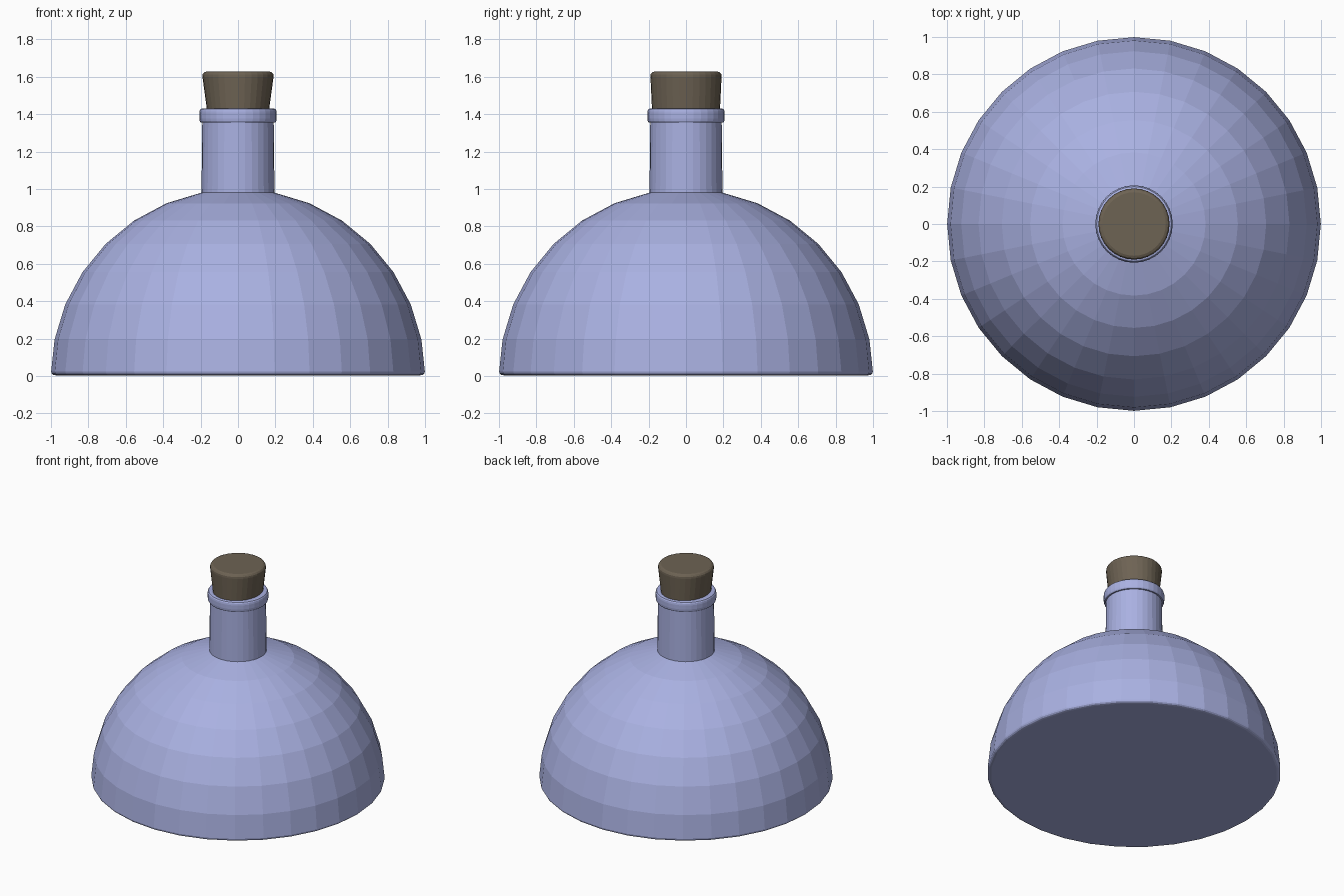
import bpy, math

if "Cube" in bpy.data.objects:
    bpy.data.objects.remove(bpy.data.objects["Cube"])

SEG = 32


def material(name, rgb):
    m = bpy.data.materials.new(name)
    m.diffuse_color = (*rgb, 1)
    m.use_nodes = True
    m.node_tree.nodes["Principled BSDF"].inputs["Base Color"].default_value = m.diffuse_color
    return m


def lathe(name, profile, mat):
    """Spin (rx, ry, z) rings, bottom to top, into a closed solid."""
    verts, faces = [], []
    for rx, ry, z in profile:
        for i in range(SEG):
            a = 2 * math.pi * i / SEG
            verts.append((rx * math.cos(a), ry * math.sin(a), z))
    for k in range(len(profile) - 1):
        for i in range(SEG):
            j = (i + 1) % SEG
            faces.append((k * SEG + i, k * SEG + j, (k + 1) * SEG + j, (k + 1) * SEG + i))
    faces.append(tuple(reversed(range(SEG))))
    faces.append(tuple(range(len(verts) - SEG, len(verts))))
    mesh = bpy.data.meshes.new(name)
    mesh.from_pydata(verts, [], faces)
    mesh.materials.append(mat)
    ob = bpy.data.objects.new(name, mesh)
    bpy.context.collection.objects.link(ob)
    return ob


def circle(points):
    return [(r, r, z) for r, z in points]


glass = material("blue_glass", (0.40, 0.44, 0.76))
cork = material("brown_cork", (0.155, 0.125, 0.088))

# Half-dome flask with bevelled foot, running up into the neck and rolled lip
foot = [(0.975, 0.004), (0.988, 0.007), (0.996, 0.014), (0.999, 0.024)]
dome = [(math.cos(math.radians(11.25 * k)), math.sin(math.radians(11.25 * k)))
        for k in range(1, 8)]
neck = [(0.191, 1.355)]
lip = [(0.200, 1.356), (0.205, 1.364), (0.207, 1.378), (0.207, 1.408),
       (0.205, 1.420), (0.200, 1.428), (0.191, 1.431)]
lathe("flask", circle(foot + dome + neck + lip), glass)

# Tapered stopper (narrows mostly along x) with a rounded top edge
lathe("stopper", [(0.155, 0.18, 1.36), (0.167, 0.182, 1.431), (0.190, 0.190, 1.60),
                  (0.189, 0.189, 1.613), (0.182, 0.182, 1.623),
                  (0.170, 0.170, 1.628)], cork)
